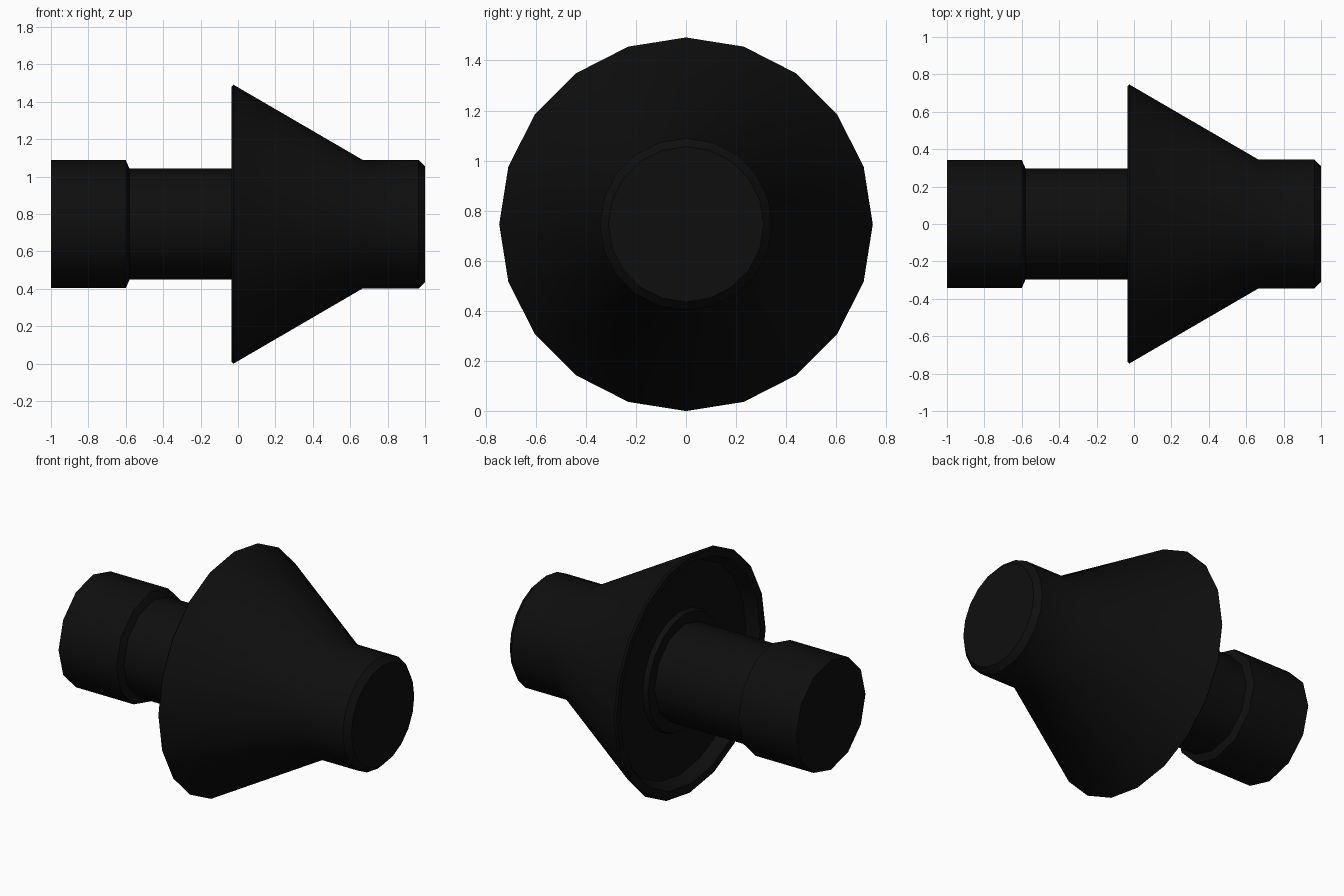
import bpy, bmesh, math

if "Cube" in bpy.data.objects:
    bpy.data.objects.remove(bpy.data.objects["Cube"])

CZ = 0.746  # height of the turning axis

black = bpy.data.materials.new("black rubber")
black.diffuse_color = (0.0045, 0.0045, 0.0045, 1)
black.use_nodes = True
black.node_tree.nodes["Principled BSDF"].inputs["Base Color"].default_value = black.diffuse_color


def turned(name, profile, sides):
    """Closed solid turned about the x axis from (x, radius) points; both ends are capped."""
    bm = bmesh.new()
    rings = []
    for x, r in profile:
        rings.append([bm.verts.new((x,
                                    r * math.cos(2 * math.pi * i / sides),
                                    CZ + r * math.sin(2 * math.pi * i / sides)))
                      for i in range(sides)])
    for a, b in zip(rings, rings[1:]):
        for i in range(sides):
            j = (i + 1) % sides
            bm.faces.new((a[i], a[j], b[j], b[i]))
    bm.faces.new(rings[0])
    bm.faces.new(rings[-1])
    bmesh.ops.recalc_face_normals(bm, faces=bm.faces)
    mesh = bpy.data.meshes.new(name)
    bm.to_mesh(mesh)
    bm.free()
    mesh.materials.append(black)
    obj = bpy.data.objects.new(name, mesh)
    bpy.context.collection.objects.link(obj)
    bpy.ops.object.select_all(action='DESELECT')
    obj.select_set(True)
    bpy.context.view_layer.objects.active = obj
    bpy.ops.object.shade_smooth_by_angle(angle=math.radians(32))
    return obj


# cone with nose, hollowed back face and a low collar around the shaft
turned("cone_body", [
    (0.01, 0.25), (0.01, 0.36), (0.04, 0.37), (0.04, 0.65),
    (-0.03, 0.69), (-0.035, 0.735), (-0.025, 0.746),
    (0.666, 0.344), (0.965, 0.344), (1.0, 0.31)], 20)

# rear shaft with thicker end grip
turned("rear_shaft", [
    (-1.0, 0.342), (-0.6, 0.342), (-0.58, 0.297), (0.06, 0.297)], 12)
